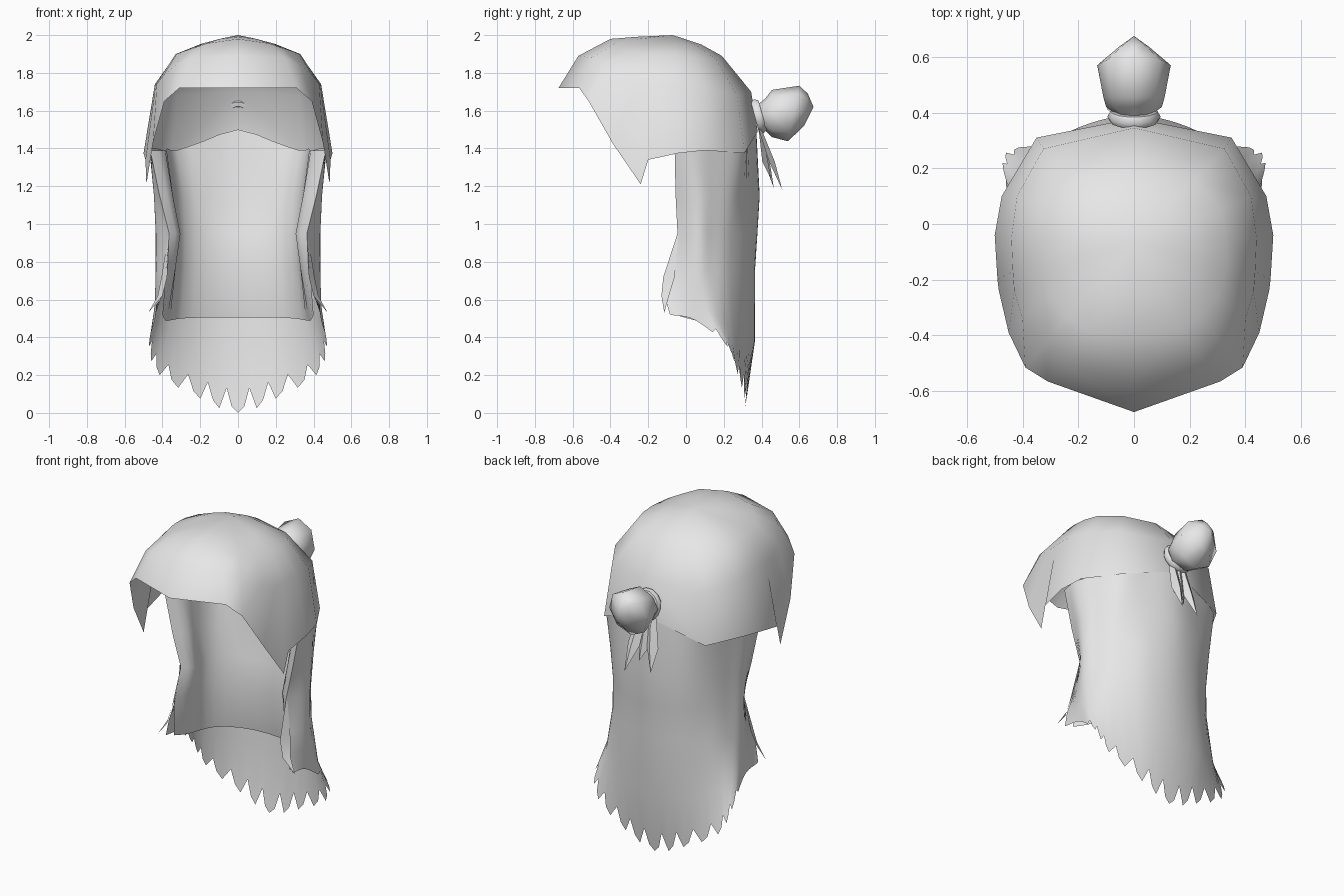
import bpy, bmesh, math
from mathutils import Vector

if "Cube" in bpy.data.objects:
    bpy.data.objects.remove(bpy.data.objects["Cube"])

grey = bpy.data.materials.new("hair_grey")
grey.diffuse_color = (0.8, 0.8, 0.8, 1)
grey.use_nodes = True
grey.node_tree.nodes["Principled BSDF"].inputs["Base Color"].default_value = grey.diffuse_color


def finish(ob, angle):
    ob.data.materials.append(grey)
    bpy.ops.object.select_all(action='DESELECT')
    ob.select_set(True)
    bpy.context.view_layer.objects.active = ob
    bpy.ops.object.shade_smooth_by_angle(angle=math.radians(angle))


def sheet(name, rows, mirror=True, closed=False, angle=50):
    """Skin rows of points into one surface; the half is mirrored across x = 0."""
    bm = bmesh.new()
    vs = [[bm.verts.new(p) for p in r] for r in rows]
    for a, b in zip(vs, vs[1:]):
        n = len(a)
        for i in range(n if closed else n - 1):
            j = (i + 1) % n
            bm.faces.new((a[i], a[j], b[j], b[i]))
    bmesh.ops.remove_doubles(bm, verts=bm.verts, dist=0.0005)
    bmesh.ops.recalc_face_normals(bm, faces=bm.faces)
    me = bpy.data.meshes.new(name)
    bm.to_mesh(me)
    bm.free()
    ob = bpy.data.objects.new(name, me)
    bpy.context.collection.objects.link(ob)
    if mirror:
        m = ob.modifiers.new("mirror", 'MIRROR')
        m.use_clip = True
    finish(ob, angle)
    return ob


def level(z, *xy):
    return [(x, y, z) for x, y in xy]


def subdivide(row, n):
    """Round off a row with a smooth curve through its points."""
    p = [Vector(v) for v in row]
    p = [2 * p[0] - p[1]] + p + [Vector((-p[-2].x, p[-2].y, p[-2].z))]
    out = []
    for a, b, c, d in zip(p, p[1:], p[2:], p[3:]):
        for k in range(n):
            t = k / n
            out.append(.5 * (2 * b + (c - a) * t + (2 * a - 5 * b + 4 * c - d) * t ** 2
                             + (3 * b - a - 3 * c + d) * t ** 3))
    return out + [Vector(row[-1])]


# Cap: columns run from brow centre round the temple to the nape
rim = [(0, -.675, 1.72), (.31, -.565, 1.72), (.39, -.515, 1.65), (.45, -.39, 1.43),
       (.485, -.24, 1.21), (.49, -.2, 1.34), (.5, -.04, 1.375), (.475, .1, 1.39),
       (.35, .31, 1.375), (0, .38, 1.49)]
wall = [(0, -.57, 1.89), (.25, -.5, 1.88), (.33, -.44, 1.84), (.4, -.34, 1.78),
        (.43, -.24, 1.74), (.435, -.17, 1.74), (.44, -.05, 1.74), (.42, .1, 1.72),
        (.325, .27, 1.68), (0, .345, 1.7)]
dome = [(0, -.4, 1.98), (.17, -.38, 1.955), (.24, -.33, 1.93), (.3, -.26, 1.91),
        (.325, -.19, 1.9), (.33, -.14, 1.9), (.33, -.05, 1.895), (.31, .05, 1.885),
        (.22, .16, 1.87), (0, .19, 1.89)]
pole = Vector((0, -.07, 2))
crown = []
for p in dome:
    q = Vector(p).lerp(pole, .42)
    q.z = p[2] + (2 - p[2]) * .55
    crown.append(q)
sheet("hair_cap", [rim, wall, dome, crown, [pole] * 10], angle=75)

# Long back hair: columns run from the front edge round to the back centre
outer = [
    [(.465, -.06, 1.39), (.468, .03, 1.4), (.435, .14, 1.4), (.34, .295, 1.385),
     (.18, .335, 1.44), (0, .372, 1.5)],
    level(1.15, (.415, -.055), (.445, .06), (.41, .15), (.34, .255), (.19, .35), (0, .39)),
    level(.95, (.365, -.045), (.435, .06), (.4, .145), (.33, .24), (.19, .338), (0, .378)),
    level(.75, (.375, -.09), (.435, .05), (.405, .14), (.335, .235), (.19, .33), (0, .365)),
    [(.395, -.12, .64), (.435, .04, .6), (.435, .15, .52), (.37, .25, .44),
     (.2, .337, .39), (0, .365, .38)],
    [(.44, -.085, .52), (.44, .05, .49), (.472, .22, .35), (.415, .275, .2),
     (.2, .31, .075), (0, .31, 0)],
]
N = 6
outer = [subdivide(r, N) for r in outer]
# Ragged hem: narrow slanted notches from the side round to the back
hem, above = outer[-1], outer[-2]
for i in range(2 * N - 3, len(hem) - 1):
    if i % 3 == 1:
        hem[i] = hem[i].lerp(hem[i + 1], .3).lerp(above[i], .33)
    elif i % 3 == 2:
        hem[i] = hem[i].lerp(above[i], .08)
sheet("back_hair", outer, angle=80)

# Inner layer of the back hair: lip, side and rounded back, ending in a clean edge
inner = [
    [(.465, -.06, 1.39), (.385, 0, 1.39), (.375, .14, 1.4), (.325, .28, 1.39),
     (.18, .325, 1.44), (0, .36, 1.5)],
    level(1.15, (.415, -.055), (.345, 0), (.345, .1), (.29, .21), (.16, .295), (0, .325)),
    level(.95, (.365, -.045), (.305, 0), (.32, .09), (.28, .185), (.16, .26), (0, .285)),
    level(.77, (.38, -.09), (.33, 0), (.33, .08), (.28, .165), (.16, .225), (0, .25)),
    [(.4, -.06, .52), (.385, .05, .49), (.36, .12, .49), (.3, .2, .5),
     (.17, .265, .505), (0, .29, .505)],
]
sheet("inner_hair", [subdivide(r, 2) for r in inner], angle=80)

# Loose strands at the front edges
sheet("front_strand", [[(.365, -.045, .95), (.37, -.04, .94)],
                       [(.375, -.12, .72), (.405, -.06, .72)],
                       [(.4, -.13, .62), (.425, -.09, .62)],
                       [(.475, -.115, .53)] * 2])


# Bun: rings around the y axis, then a tie ring
def ring(y, rx, rz, zc, lean=0, n=8):
    return [(rx * math.sin(t), y + lean * math.cos(t), zc + rz * math.cos(t))
            for t in (2 * math.pi * k / n for k in range(n))]


sheet("bun", [ring(.39, .06, .07, 1.57), ring(.42, .1, .085, 1.58),
              ring(.455, .11, .125, 1.585), ring(.57, .132, .147, 1.585, .03),
              ring(.635, .055, .085, 1.605, .01), [(0, .675, 1.62)] * 8],
      mirror=False, closed=True, angle=60)
bpy.ops.mesh.primitive_torus_add(major_segments=14, minor_segments=6, major_radius=.072,
                                 minor_radius=.024, location=(0, .385, 1.57),
                                 rotation=(math.radians(-75), 0, 0))
tie = bpy.context.object
tie.name = "bun_tie"
finish(tie, 60)

# Loose ends hanging below the tie
for k, (x, tx, ty, tz) in enumerate([(-.035, -.08, .465, 1.19), (0, .01, .45, 1.24),
                                     (.035, .07, .51, 1.18)]):
    mx, my = (x + tx) / 2, .385 + (ty - .385) * .6
    sheet("loose_end_%d" % (k + 1),
          [[(x - .03, .385, 1.5), (x, .4, 1.5), (x + .03, .385, 1.5)],
           [(mx - .04, my - .02, 1.33), (mx, my + .01, 1.33), (mx + .04, my - .02, 1.33)],
           [(tx, ty, tz)] * 3], mirror=False)
